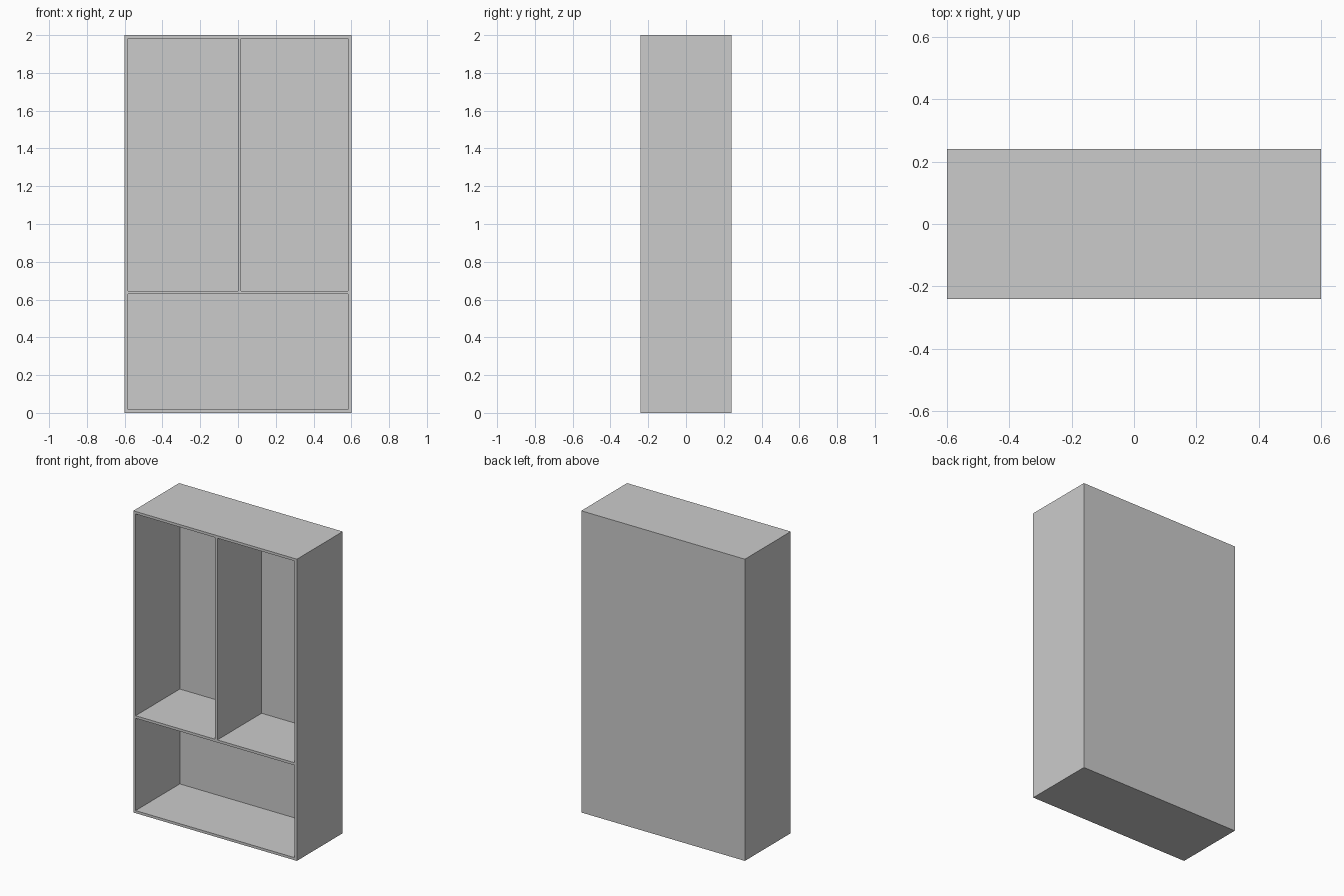
import bpy

if "Cube" in bpy.data.objects:
    bpy.data.objects.remove(bpy.data.objects["Cube"])

W, D, H = 1.2, 0.48, 2.0   # overall size
T = 0.017                  # board thickness
X, Y = W / 2, D / 2
SHELF = 0.629              # underside of the fixed shelf


def board(name, x0, x1, y0, y1, z0, z1):
    bpy.ops.mesh.primitive_cube_add(size=1)
    ob = bpy.context.object
    ob.name = name
    ob.location = ((x0 + x1) / 2, (y0 + y1) / 2, (z0 + z1) / 2)
    ob.scale = (x1 - x0, y1 - y0, z1 - z0)
    bpy.ops.object.transform_apply(location=False, rotation=False, scale=True)
    return ob


# carcass sides, full height and depth
board("left_side", -X, -X + T, -Y, Y, 0, H)
board("right_side", X - T, X, -Y, Y, 0, H)

# horizontal boards between the sides
board("bottom", -X + T, X - T, -Y, Y, 0, T)
board("top", -X + T, X - T, -Y, Y, H - T, H)
board("shelf", -X + T, X - T, -Y, Y - T, SHELF, SHELF + T)

# upright divider above the shelf, its left face on the centre line
board("divider", 0, T, -Y, Y - T, SHELF + T, H - T)

# back panel
board("back_panel", -X + T, X - T, Y - T, Y, T, H - T)
